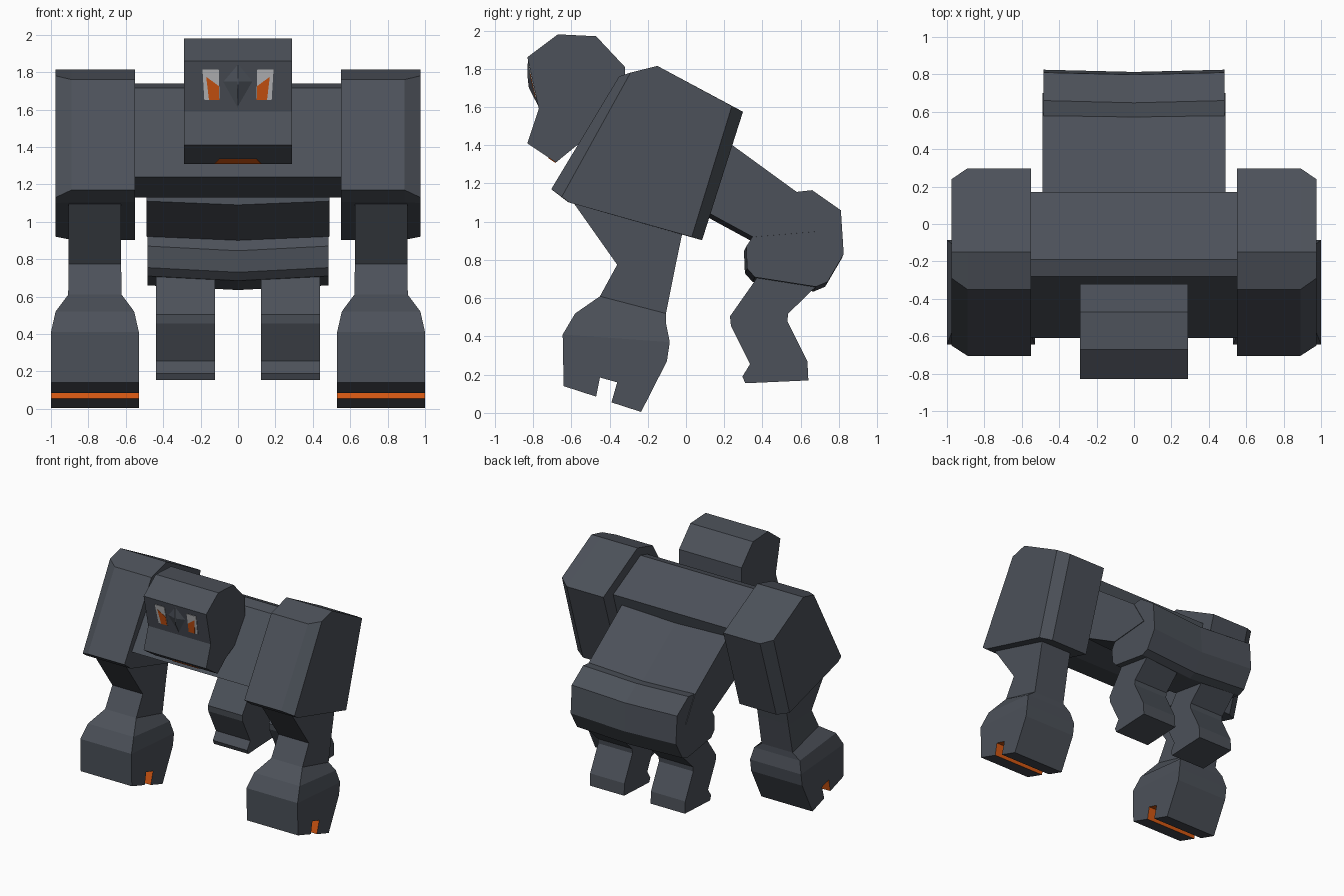
import bpy, bmesh


def material(name, rgb):
    m = bpy.data.materials.new(name)
    m.diffuse_color = (*rgb, 1)
    return m


SLATE = material("dark slate", (0.072, 0.082, 0.100))
ORANGE = material("glowing orange", (0.66, 0.095, 0.006))
GREY = material("light grey", (0.52, 0.52, 0.53))


def loft(name, rings, mats=(SLATE,), mirror=False, paint=None):
    """Skin a row of equal-sized 3D rings and cap both ends."""
    bm = bmesh.new()
    rows = [[bm.verts.new(p) for p in ring] for ring in rings]
    n = len(rows[0])
    for a, b in zip(rows, rows[1:]):
        for i in range(n):
            j = (i + 1) % n
            bm.faces.new((a[i], a[j], b[j], b[i]))
    bm.faces.new(rows[0])
    bm.faces.new(rows[-1])
    bmesh.ops.recalc_face_normals(bm, faces=bm.faces)
    if paint:
        for f in bm.faces:
            f.material_index = paint(f)
    me = bpy.data.meshes.new(name)
    bm.to_mesh(me)
    bm.free()
    for m in mats:
        me.materials.append(m)
    ob = bpy.data.objects.new(name, me)
    bpy.context.collection.objects.link(ob)
    if mirror:
        ob.modifiers.new("mirror", 'MIRROR').use_mirror_merge = False
    return ob


def at_x(x, profile, dy=0, dz=0):
    """Place a (y, z) side profile at a given x."""
    return [(x, y + dy, z + dz) for y, z in profile]


def prism(name, profile, x0, x1, **kw):
    return loft(name, [at_x(x0, profile), at_x(x1, profile)], **kw)


# Chest block
prism("chest", [(-0.28, 1.715), (-0.19, 1.74), (0.17, 1.55), (0.04, 1.13),
                (-0.30, 1.13), (-0.61, 1.24)], -0.56, 0.56)

# Abdomen sloping back to the hips, slightly creased along the middle
belly = [(0.05, 1.54), (0.58, 1.155), (0.70, 0.95), (0.35, 0.92), (0.0, 1.11)]
loft("abdomen", [at_x(-0.49, belly), at_x(0, belly, -0.01, -0.02), at_x(0.49, belly)])

# Hips
hips = [(0.57, 1.155), (0.66, 1.165), (0.81, 1.06), (0.825, 0.83), (0.74, 0.685),
        (0.68, 0.66), (0.36, 0.71), (0.32, 0.755), (0.315, 0.87), (0.35, 0.925)]
loft("hips", [at_x(-0.485, hips), at_x(0, hips, -0.012, -0.025), at_x(0.485, hips)])

# Hind legs
prism("hind_legs", [(0.36, 0.69), (0.23, 0.505), (0.235, 0.455), (0.335, 0.255),
                    (0.295, 0.19), (0.31, 0.155), (0.64, 0.17), (0.635, 0.27),
                    (0.53, 0.48), (0.535, 0.52), (0.70, 0.68), (0.6, 0.8), (0.42, 0.8)],
      0.122, 0.438, mirror=True)

# Shoulders, with the outer corners cut back
shoulder = [(-0.35, 1.76), (-0.15, 1.815), (0.298, 1.575), (0.084, 0.903),
            (-0.62, 1.105), (-0.705, 1.17)]
outer = [(-0.29, 1.78), (-0.15, 1.815), (0.24, 1.605), (0.03, 0.92),
         (-0.61, 1.10), (-0.65, 1.13)]
loft("shoulders", [at_x(0.552, shoulder), at_x(0.89, shoulder), at_x(0.975, outer)],
     mirror=True)

# Forearms: front point, back point and half width of each section
sections = [((-0.60, 1.115), (0.01, 1.08), 0.14),
            ((-0.36, 0.775), (-0.055, 0.77), 0.14),
            ((-0.45, 0.61), (-0.105, 0.52), 0.143),
            ((-0.58, 0.52), (-0.105, 0.47), 0.21),
            ((-0.645, 0.41), (-0.085, 0.37), 0.235)]
loft("forearms", [[(0.765 - w, *f), (0.765 + w, *f), (0.765 + w, *b), (0.765 - w, *b)]
                  for f, b, w in sections], mirror=True)


# Fists, with a glowing slot underneath
def slot(f):
    c = f.calc_center_median()
    return int(abs(f.normal.x) < 0.5 and -0.47 < c.y < -0.36 and c.z < 0.2)


prism("fists", [(-0.645, 0.41), (-0.64, 0.14), (-0.47, 0.085), (-0.45, 0.185),
                (-0.36, 0.16), (-0.39, 0.055), (-0.235, 0.005), (-0.10, 0.27),
                (-0.085, 0.37)], 0.53, 1.0, mats=(SLATE, ORANGE), mirror=True, paint=slot)

# Head
prism("head", [(-0.83, 1.86), (-0.67, 1.98), (-0.47, 1.97), (-0.32, 1.81),
               (-0.32, 1.60), (-0.42, 1.48), (-0.57, 1.40), (-0.68, 1.31),
               (-0.83, 1.41), (-0.77, 1.59)], -0.288, 0.288)


def face_plate(name, pts, depth, mat):
    """Thin plate on the sloping face, outlined by (x, z) points."""
    rings = [[(x, -0.83 + (1.86 - z) * 0.222 + d, z) for x, z in pts]
             for d in (0.002, -depth)]
    return loft(name, rings, mats=(mat,), mirror=True)


# Eyes
face_plate("eye_whites", [(0.103, 1.815), (0.19, 1.815), (0.18, 1.65), (0.098, 1.65)],
           0.004, GREY)
face_plate("eye_pupils", [(0.102, 1.725), (0.170, 1.775), (0.155, 1.65), (0.10, 1.65)],
           0.007, ORANGE)

# Shallow nose ridge between the eyes
loft("nose_ridge", [[(0, -0.825, 1.86), (-0.085, -0.803, 1.75), (0, -0.765, 1.59),
                     (0.085, -0.803, 1.75)],
                    [(0, -0.83, 1.80), (-0.002, -0.828, 1.75), (0, -0.822, 1.70),
                     (0.002, -0.828, 1.75)]])

# Mouth strip under the jaw
loft("mouth", [[(-0.10, -0.718 + d, 1.337 + d * 1.5), (0.10, -0.718 + d, 1.337 + d * 1.5),
                (0.125, -0.68 + d, 1.312 + d * 1.5), (-0.125, -0.68 + d, 1.312 + d * 1.5)]
               for d in (0.002, -0.003)], mats=(ORANGE,))
